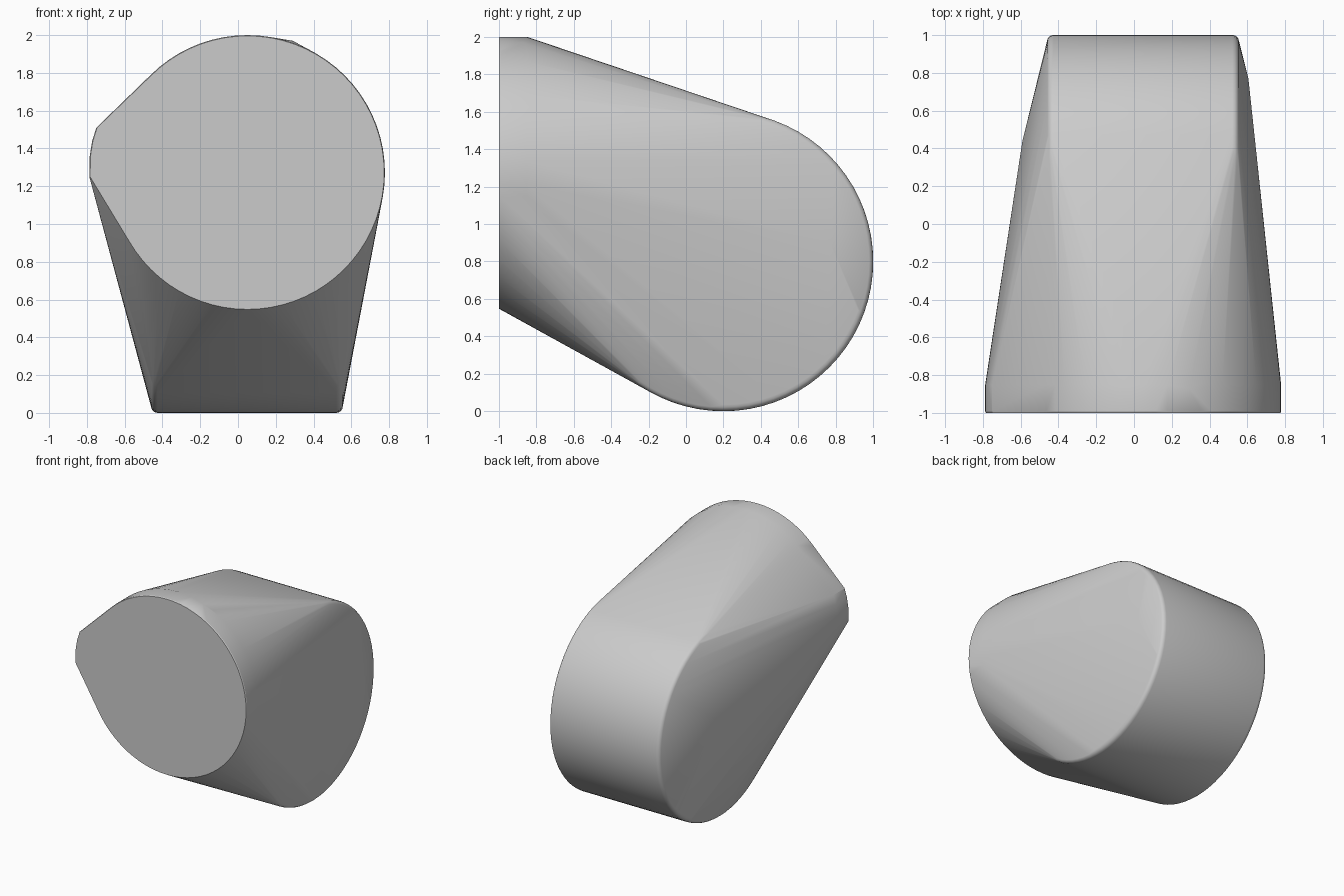
import bpy
import bmesh
from math import sin, cos, pi, radians

cube = bpy.data.objects.get("Cube")
if cube:
    bpy.data.objects.remove(cube, do_unlink=True)

SEGMENTS = 72


def ring(radius, place):
    """Points of a circle, put into 3D by the given function."""
    angles = [2 * pi * i / SEGMENTS for i in range(SEGMENTS)]
    return [place(radius * cos(a), radius * sin(a)) for a in angles]


def front_ring(radius, y):
    return ring(radius, lambda u, v: (0.05 + u, y, 1.272 + v))


def drum_ring(radius, x):
    return ring(radius, lambda u, v: (x, 0.2 + u, 0.8 + v))


points = []

# Round front plate with a fine edge
points += front_ring(0.724, -1.0)
points += front_ring(0.728, -0.992)
points += front_ring(0.728, -0.85)

# Small tab on the right edge of the plate
for x, z in [(-0.75, 1.51), (-0.772, 1.44), (-0.785, 1.36), (-0.787, 1.25)]:
    points += [(x + 0.004, -1.0, z), (x, -0.992, z), (x, -0.85, z)]

# Crosswise back drum with rounded rims
BEVEL, STEPS = 0.035, 4
for centre_x, side in [(-0.425, -1), (0.52, 1)]:
    for i in range(STEPS + 1):
        a = pi / 2 * i / STEPS
        points += drum_ring(0.8 - BEVEL * (1 - cos(a)),
                            centre_x + side * BEVEL * sin(a))

# Side bulges and the low bump on the plate's top edge
points += [(-0.59, 0.44, 0.93), (0.605, 0.77, 0.9), (0.29, -0.87, 1.97)]

# Wrap everything in one convex shell
bm = bmesh.new()
for p in points:
    bm.verts.new(p)
hull = bmesh.ops.convex_hull(bm, input=bm.verts[:])
inside = {g for g in hull["geom_interior"] + hull["geom_unused"]
          if isinstance(g, bmesh.types.BMVert)}
bmesh.ops.delete(bm, geom=list(inside), context="VERTS")
bmesh.ops.dissolve_limit(bm, angle_limit=radians(0.2),
                         verts=bm.verts[:], edges=bm.edges[:])
bmesh.ops.recalc_face_normals(bm, faces=bm.faces[:])
mesh = bpy.data.meshes.new("shell")
bm.to_mesh(mesh)
bm.free()

shell = bpy.data.objects.new("shell", mesh)
bpy.context.collection.objects.link(shell)

# Plain grey
grey = bpy.data.materials.new("light grey")
grey.use_nodes = True
colour = (0.6, 0.6, 0.6, 1.0)
grey.diffuse_color = colour
grey.node_tree.nodes["Principled BSDF"].inputs["Base Color"].default_value = colour
mesh.materials.append(grey)

bpy.ops.object.select_all(action="DESELECT")
shell.select_set(True)
bpy.context.view_layer.objects.active = shell
bpy.ops.object.shade_smooth_by_angle(angle=radians(25))
